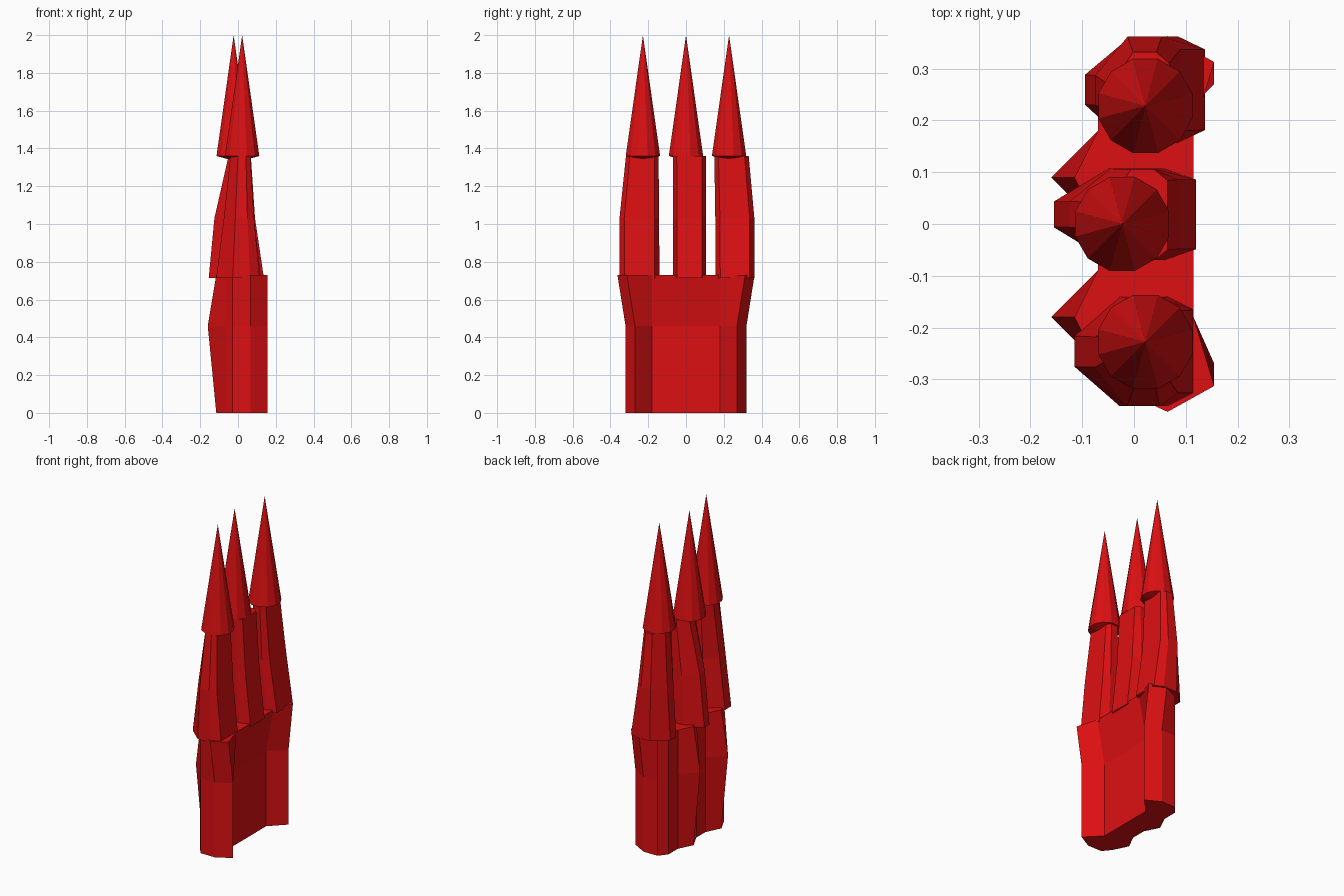
import bpy, bmesh, math

if "Cube" in bpy.data.objects:
    bpy.data.objects.remove(bpy.data.objects["Cube"])

red = bpy.data.materials.new("red")
red.diffuse_color = (0.72, 0.005, 0.006, 1)
red.use_nodes = True
red.node_tree.nodes["Principled BSDF"].inputs["Base Color"].default_value = red.diffuse_color


def loft(name, rings):
    """Skin a stack of equal-length rings of 3D points and cap both ends."""
    bm = bmesh.new()
    rows = [[bm.verts.new(p) for p in ring] for ring in rings]
    n = len(rows[0])
    for a, b in zip(rows, rows[1:]):
        for i in range(n):
            j = (i + 1) % n
            bm.faces.new((a[i], a[j], b[j], b[i]))
    caps = [bm.faces.new(rows[0][::-1]), bm.faces.new(rows[-1])]
    bmesh.ops.triangulate(bm, faces=caps)
    bmesh.ops.recalc_face_normals(bm, faces=bm.faces[:])
    finish(name, bm)


def finish(name, bm):
    mesh = bpy.data.meshes.new(name)
    bm.to_mesh(mesh)
    bm.free()
    mesh.materials.append(red)
    obj = bpy.data.objects.new(name, mesh)
    bpy.context.collection.objects.link(obj)


# Base: lobed plan with a bulge half way up on the left, flared ends at the top
plan = [(-.03, -.32), (.065, -.32), (.155, -.27), (.065, -.18), (.065, .18),
        (.155, .27), (.065, .32), (-.03, .32), (-.07, .27), (-.07, .18),
        (-.115, .09), (-.07, 0), (-.07, -.09), (-.115, -.18), (-.07, -.27)]


def bulge(x, y):
    return (x - .045 if x < -.1 else x, y)


def flare(x, y):
    if x > 0 and abs(y) < .2:
        return (x + .05, y)
    if x > 0:
        return (x, y + math.copysign(.043, y))
    return (x, y)


loft("base", [[(x, y, 0) for x, y in plan],
              [(*bulge(x, y), .46) for x, y in plan],
              [(*flare(x, y), .73) for x, y in plan]])


# Tower bodies: chamfered boxes that taper upward, pointed more on the left
def chamfered(x0, x1, y0, y1, z):
    w, d = x1 - x0, y1 - y0
    l, r = w * .38, w * .22
    e, f = d * .36, d * .12
    return [(x0 + l, y0, z), (x1 - r, y0, z), (x1, y0 + f, z), (x1, y1 - f, z),
            (x1 - r, y1, z), (x0 + l, y1, z), (x0, y1 - e, z), (x0, y0 + e, z)]


heights = (.715, 1.03, 1.36)
towers = {
    "front_tower": [(-.115, .115, -.352, -.14), (-.075, .085, -.352, -.143),
                    (-.04, .065, -.318, -.145)],
    "middle_tower": [(-.155, .12, -.07, .107), (-.125, .085, -.07, .107),
                     (-.05, .065, -.07, .105)],
    "back_tower": [(-.095, .137, .157, .362), (-.075, .09, .155, .362),
                   (-.045, .068, .15, .332)],
}
for name, boxes in towers.items():
    loft(name, [chamfered(*b, z) for b, z in zip(boxes, heights)])


# Spires: twelve-sided cones with a shallow pointed underside
def spire(name, cx, cy, r=.094, sides=12):
    bm = bmesh.new()
    tip = bm.verts.new((cx, cy, 2))
    low = bm.verts.new((cx, cy, 1.335))
    rim = [bm.verts.new((cx + r * math.cos(a), cy + r * math.sin(a), 1.36))
           for a in (math.tau * (i + .5) / sides for i in range(sides))]
    for i in range(sides):
        a, b = rim[i], rim[(i + 1) % sides]
        bm.faces.new((a, b, tip))
        bm.faces.new((b, a, low))
    finish(name, bm)


spire("front_spire", .022, -.228)
spire("middle_spire", -.023, 0)
spire("back_spire", .022, .228)
